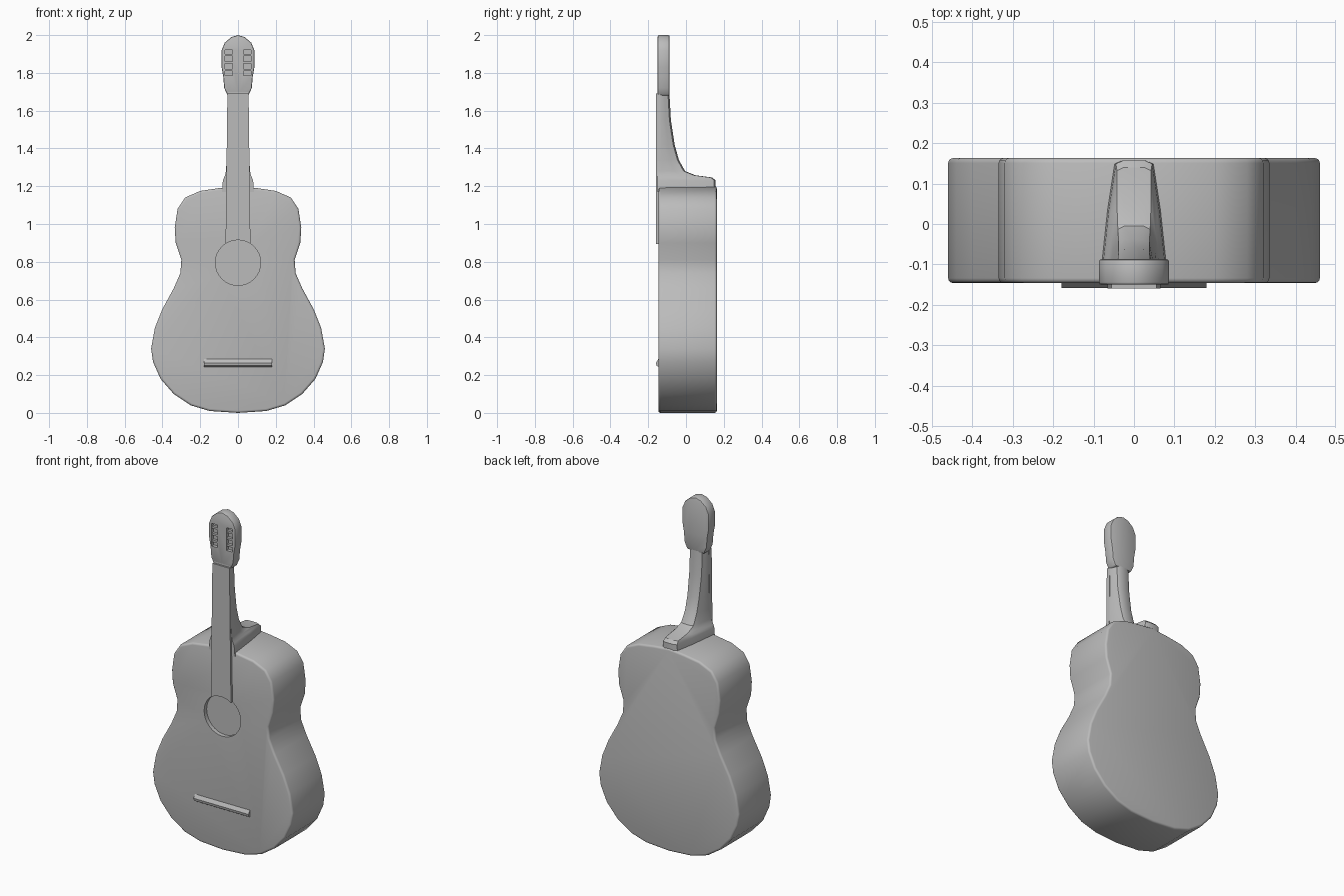
import bpy, bmesh, math

if "Cube" in bpy.data.objects:
    bpy.data.objects.remove(bpy.data.objects["Cube"])

grey = bpy.data.materials.new("plain_grey")
grey.use_nodes = True
grey.diffuse_color = (0.5, 0.5, 0.5, 1)
bsdf = grey.node_tree.nodes["Principled BSDF"]
bsdf.inputs["Base Color"].default_value = grey.diffuse_color
bsdf.inputs["Roughness"].default_value = 0.8


def loft(name, rings):
    """Skin a list of closed rings of points and cap both ends."""
    bm = bmesh.new()
    loops = [[bm.verts.new(p) for p in ring] for ring in rings]
    n = len(loops[0])
    for a, b in zip(loops, loops[1:]):
        for i in range(n):
            j = (i + 1) % n
            bm.faces.new((a[i], a[j], b[j], b[i]))
    bm.faces.new(loops[0])
    bm.faces.new(loops[-1])
    bmesh.ops.recalc_face_normals(bm, faces=bm.faces)
    mesh = bpy.data.meshes.new(name)
    bm.to_mesh(mesh)
    bm.free()
    mesh.materials.append(grey)
    obj = bpy.data.objects.new(name, mesh)
    bpy.context.collection.objects.link(obj)
    return obj


def plate(name, outline, y0, y1):
    """Extrude an (x, z) outline from y0 to y1."""
    return loft(name, [[(x, y, z) for x, z in outline] for y in (y0, y1)])


def mirrored(half):
    """Close a right-hand half outline whose ends lie on x = 0."""
    return half + [(-x, z) for x, z in reversed(half[1:-1])]


def box(name, x0, x1, y0, y1, z0, z1):
    return plate(name, [(x0, z0), (x1, z0), (x1, z1), (x0, z1)], y0, y1)


def disc(name, x, z, radius, y0, y1, sides=32):
    angles = [math.tau * i / sides for i in range(sides)]
    return plate(name, [(x + radius * math.cos(a), z + radius * math.sin(a)) for a in angles], y0, y1)


def apply(obj, kind, **settings):
    bpy.ops.object.select_all(action='DESELECT')
    bpy.context.view_layer.objects.active = obj
    obj.select_set(True)
    mod = obj.modifiers.new(kind, kind)
    for key, value in settings.items():
        setattr(mod, key, value)
    bpy.ops.object.modifier_apply(modifier=mod.name)


def bevel(obj, width, segments=3):
    apply(obj, 'BEVEL', width=width, segments=segments,
          limit_method='ANGLE', angle_limit=math.radians(40))


def cut(obj, cutter):
    cutter.hide_render = True
    apply(obj, 'BOOLEAN', operation='DIFFERENCE', object=cutter, solver='EXACT')


# Body with waist and rounded rim
body = plate("body", mirrored([
    (0, 0.0), (0.15, 0.01), (0.25, 0.04), (0.34, 0.1), (0.41, 0.18), (0.45, 0.27),
    (0.46, 0.34), (0.44, 0.45), (0.4, 0.55), (0.34, 0.66), (0.305, 0.74), (0.3, 0.81),
    (0.33, 0.9), (0.335, 0.98), (0.32, 1.08), (0.28, 1.14), (0.2, 1.175),
    (0.1, 1.19), (0, 1.2)]), -0.146, 0.163)
bevel(body, 0.012)

# Fingerboard lying on the body
fingerboard = plate("fingerboard", [(-0.066, 0.88), (0.066, 0.88), (0.056, 1.69), (-0.056, 1.69)],
                    -0.16, -0.135)

# Shallow sound hole
hole = disc("sound_hole_cutter", 0, 0.795, 0.12, -0.3, -0.122)
cut(body, hole)
cut(fingerboard, hole)
bpy.data.objects.remove(hole)


# Neck sweeping back into the heel: height, front half width, back y, back half width
def neck_ring(z, w, back, wb):
    front = -0.15
    half = [(w, front), (w, front + 0.02), ((w + wb) / 2, front + (back - front) * 0.6),
            (wb, back - 0.008), (wb * 0.6, back)]
    return [(x, y, z) for x, y in half] + [(-x, y, z) for x, y in reversed(half)]


neck = loft("neck", [neck_ring(*row) for row in [
    (1.7, 0.054, -0.088, 0.04), (1.55, 0.056, -0.08, 0.04), (1.42, 0.058, -0.06, 0.038),
    (1.34, 0.06, -0.038, 0.038), (1.28, 0.064, -0.005, 0.04), (1.258, 0.068, 0.05, 0.042),
    (1.246, 0.074, 0.14, 0.042), (1.23, 0.08, 0.157, 0.045), (1.17, 0.085, 0.157, 0.05)]])

# Headstock with two recessed slots
headstock = plate("headstock", mirrored([
    (0, 1.68), (0.055, 1.68), (0.073, 1.72), (0.078, 1.78), (0.087, 1.83), (0.087, 1.92),
    (0.07, 1.96), (0.035, 1.99), (0, 2.0)]), -0.15, -0.087)
bevel(headstock, 0.007, 2)
for side in (-1, 1):
    x0, x1 = sorted((side * 0.03, side * 0.068))
    slot = box("slot_cutter", x0, x1, -0.3, -0.13, 1.785, 1.92)
    cut(headstock, slot)
    bpy.data.objects.remove(slot)

# Tuner rollers across the slots
rollers = []
for side, name in ((-1, "right"), (1, "left")):
    x0, x1 = sorted((side * 0.026, side * 0.072))
    for i, z in enumerate((1.815, 1.855, 1.895)):
        rollers.append(box(f"{name}_tuner_roller_{i + 1}", x0, x1, -0.146, -0.125, z - 0.006, z + 0.006))

# Bridge with a ridged top
bridge = loft("bridge", [[(x, -0.14, 0.24), (x, -0.156, 0.25), (x, -0.159, 0.265), (x, -0.14, 0.295)]
                         for x in (-0.18, 0.18)])

# Smooth shading with crisp edges
for obj in [body, fingerboard, neck, headstock, bridge] + rollers:
    bpy.ops.object.select_all(action='DESELECT')
    obj.select_set(True)
    bpy.context.view_layer.objects.active = obj
    bpy.ops.object.shade_smooth_by_angle(angle=math.radians(35))
